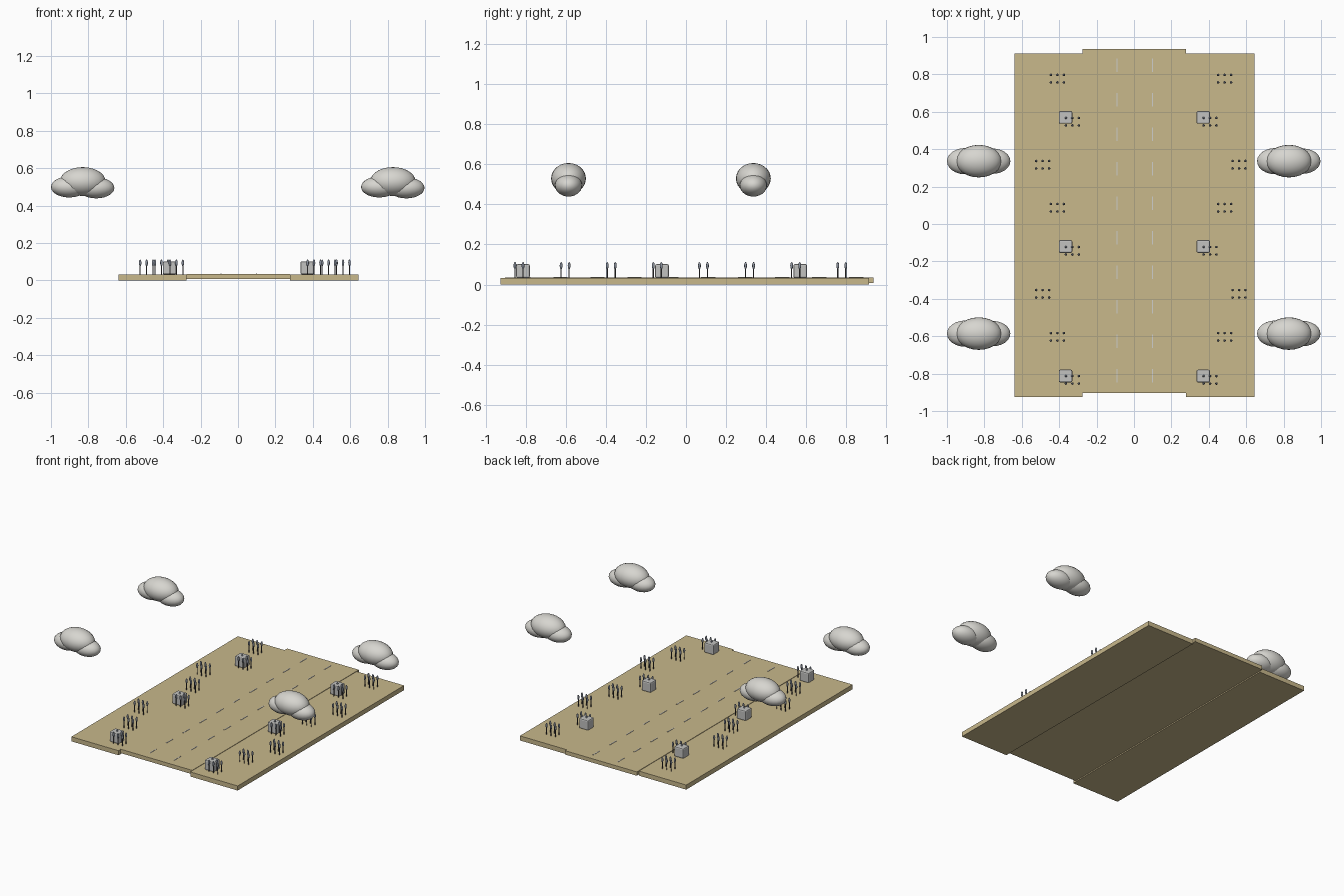
import bpy, math

if "Cube" in bpy.data.objects:
    bpy.data.objects.remove(bpy.data.objects["Cube"])

def material(name, rgb):
    m = bpy.data.materials.new(name)
    m.diffuse_color = (*rgb, 1)
    m.use_nodes = True
    m.node_tree.nodes["Principled BSDF"].inputs["Base Color"].default_value = m.diffuse_color
    return m

SAND = material("sand", (0.58, 0.48, 0.26))
STONE = material("stone grey", (0.54, 0.54, 0.53))
CLOUD = material("cloud white", (0.68, 0.67, 0.63))
PAINT = material("lane paint", (0.62, 0.62, 0.60))
STEM = material("dark stem", (0.09, 0.08, 0.08))
BUD = material("slate bud", (0.26, 0.29, 0.35))

def finish(name, mat, smooth=False):
    o = bpy.context.object
    o.name = name
    o.data.materials.append(mat)
    bpy.ops.object.transform_apply(location=False, rotation=False, scale=True)
    if smooth:
        bpy.ops.object.shade_smooth()
    return o

def box(name, lo, hi, mat):
    bpy.ops.mesh.primitive_cube_add(size=1, location=[(a + b) / 2 for a, b in zip(lo, hi)])
    bpy.context.object.scale = [b - a for a, b in zip(lo, hi)]
    return finish(name, mat)

def ellipsoid(name, loc, radii, mat, seg=24, rings=14):
    bpy.ops.mesh.primitive_uv_sphere_add(segments=seg, ring_count=rings, location=loc)
    bpy.context.object.scale = radii
    return finish(name, mat, True)

# Ground slabs on both sides of a slightly raised, shifted road
box("ground_left", (-0.64, -0.925, 0), (-0.275, 0.912, 0.032), SAND)
box("ground_right", (0.279, -0.925, 0), (0.645, 0.912, 0.032), SAND)
box("road", (-0.275, -0.904, 0.008), (0.279, 0.935, 0.035), SAND)

# Two rows of lane dashes
for x in (-0.09, 0.098):
    for i in range(10):
        y = 0.85 - 0.1845 * i
        box("lane_dash", (x - 0.003, y - 0.036, 0.034), (x + 0.003, y + 0.036, 0.037), PAINT)

# Rounded stone blocks
for x in (-0.366, 0.37):
    for y in (0.57, -0.12, -0.813):
        b = box("stone_block", (x - 0.036, y - 0.034, 0.032), (x + 0.036, y + 0.034, 0.102), STONE)
        bev = b.modifiers.new("rounding", 'BEVEL')
        bev.width, bev.segments = 0.008, 2

# Plants in clumps of three by two, the row offset cycling along the road
for starts in ((-0.444, -0.364, -0.523), (0.45, 0.372, 0.527)):
    for g in range(8):
        for c in range(3):
            for r in range(2):
                x = starts[g % 3] + 0.0345 * c
                y = 0.797 - 0.23 * g - 0.04 * r
                bpy.ops.mesh.primitive_cylinder_add(vertices=8, radius=0.003, depth=0.06,
                                                    location=(x, y, 0.06))
                finish("plant_stem", STEM)
                ellipsoid("plant_bud", (x, y, 0.094), (0.007, 0.007, 0.018), BUD, 10, 8)

# Clouds: a large puff with a smaller one on each side
for x in (-0.83, 0.828):
    for y in (0.336, -0.586):
        ellipsoid("cloud_middle", (x, y, 0.529), (0.122, 0.087, 0.077), CLOUD)
        ellipsoid("cloud_left", (x - 0.073, y, 0.5), (0.097, 0.07, 0.056), CLOUD)
        ellipsoid("cloud_right", (x + 0.072, y, 0.495), (0.097, 0.068, 0.056), CLOUD)
